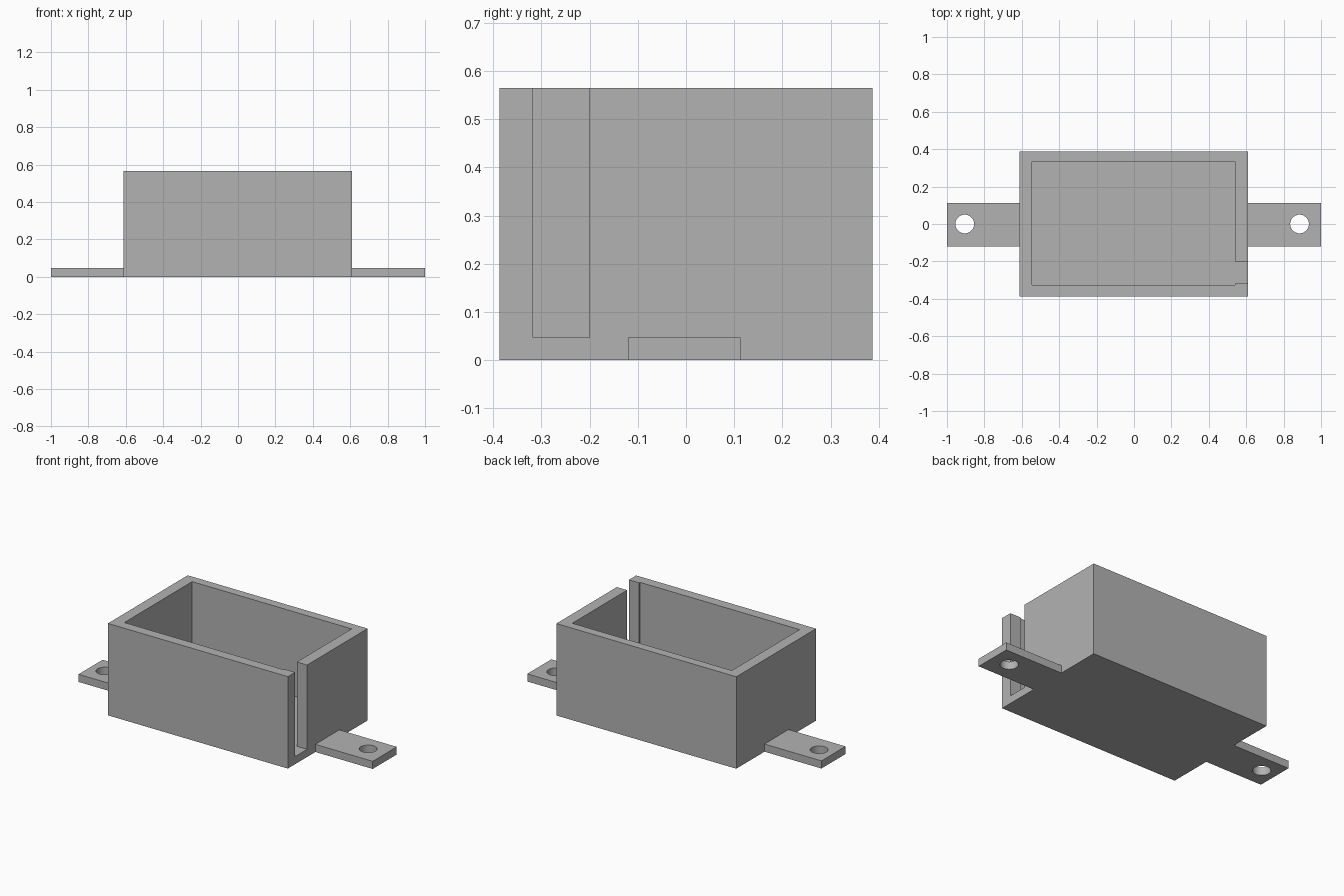
import bpy
import bmesh
from math import cos, sin, tau

old = bpy.data.objects.get("Cube")
if old:
    bpy.data.objects.remove(old, do_unlink=True)

grey = bpy.data.materials.new("plain grey")
grey.use_nodes = True
colour = (0.45, 0.45, 0.45, 1)
grey.diffuse_color = colour
grey.node_tree.nodes["Principled BSDF"].inputs["Base Color"].default_value = colour


def prism(name, outline, z0, z1):
    """Extrude a counter-clockwise outline from z0 to z1."""
    bm = bmesh.new()
    base = bm.faces.new([bm.verts.new((x, y, z0)) for x, y in outline])
    top = bmesh.ops.extrude_face_region(bm, geom=[base])["geom"]
    verts = [v for v in top if isinstance(v, bmesh.types.BMVert)]
    bmesh.ops.translate(bm, verts=verts, vec=(0, 0, z1 - z0))
    bmesh.ops.recalc_face_normals(bm, faces=bm.faces)
    mesh = bpy.data.meshes.new(name)
    bm.to_mesh(mesh)
    bm.free()
    mesh.materials.append(grey)
    obj = bpy.data.objects.new(name, mesh)
    bpy.context.collection.objects.link(obj)
    return obj


def rectangle(x0, x1, y0, y1):
    return [(x0, y0), (x1, y0), (x1, y1), (x0, y1)]


def cut(obj, cutter):
    """Subtract the cutter, then discard it."""
    cutter.hide_render = True
    mod = obj.modifiers.new("cut", "BOOLEAN")
    mod.operation = "DIFFERENCE"
    mod.solver = "EXACT"
    mod.object = cutter
    bpy.context.view_layer.objects.active = obj
    bpy.ops.object.modifier_apply(modifier=mod.name)
    bpy.data.objects.remove(cutter, do_unlink=True)


height, floor = 0.565, 0.047
left, right, depth = -0.613, 0.61, 0.387

# Open box: one cutter hollows it and opens the slot in the +x wall
box = prism("open_box", rectangle(left, right, -depth, depth), 0, height)
hollow = [(-0.545, -0.325), (0.54, -0.325), (0.54, -0.317), (0.7, -0.317),
          (0.7, -0.2), (0.54, -0.2), (0.54, 0.333), (-0.545, 0.333)]
cut(box, prism("hollow_cutter", hollow, floor, height + 0.1))

# Mounting tabs, each with a round screw hole
for name, x0, x1, hole_x in (("left_tab", right, 1, 0.885),
                             ("right_tab", -1, left, -0.905)):
    tab = prism(name, rectangle(x0, x1, -0.12, 0.113), 0, floor)
    circle = [(hole_x + 0.05 * cos(tau * i / 48), 0.05 * sin(tau * i / 48))
              for i in range(48)]
    cut(tab, prism("hole_cutter", circle, -0.1, 0.1))
    bpy.ops.object.select_all(action="DESELECT")
    tab.select_set(True)
    bpy.context.view_layer.objects.active = tab
    bpy.ops.object.shade_smooth_by_angle()
